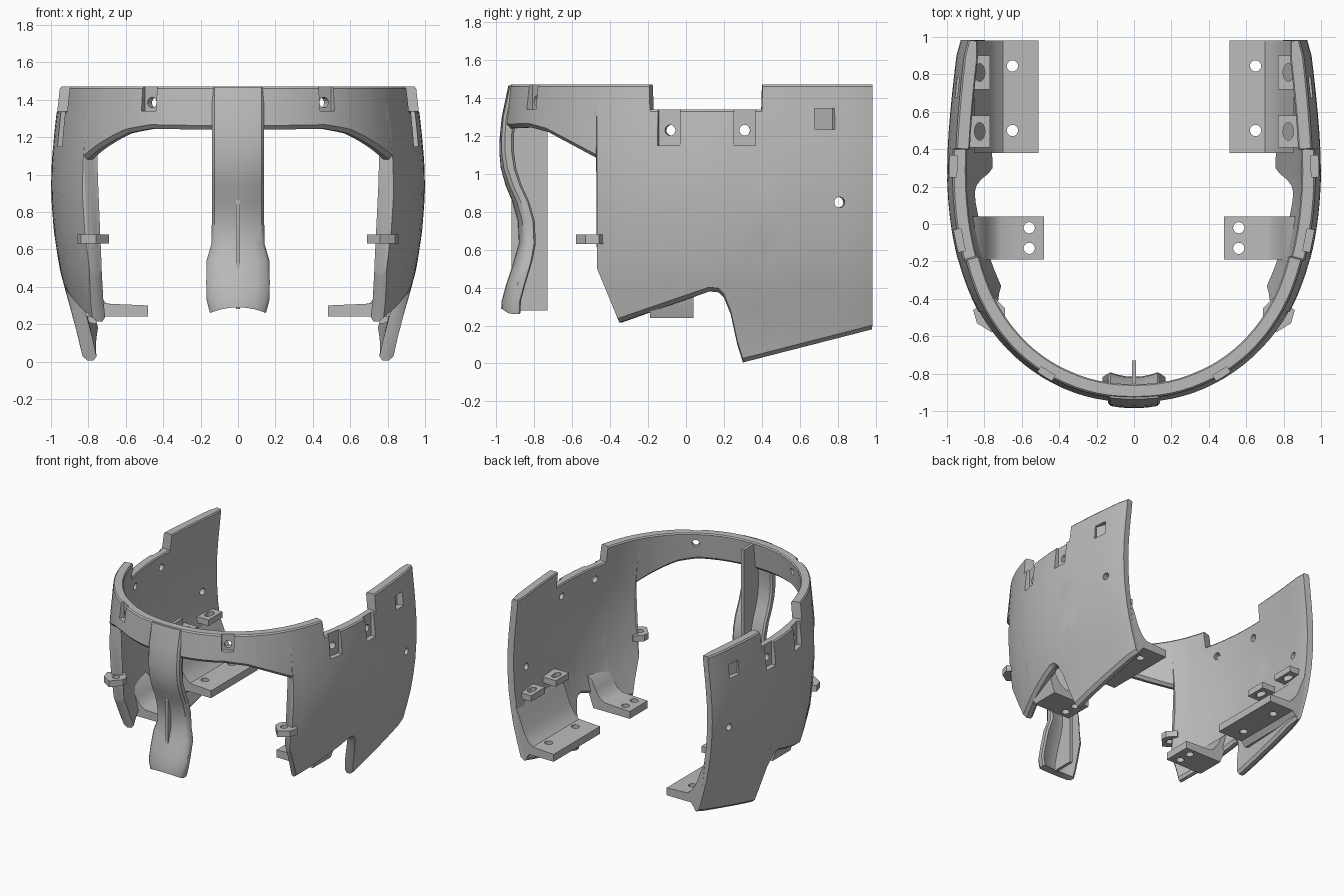
import bpy, bmesh, math
from mathutils import Vector, Matrix

if "Cube" in bpy.data.objects:
    bpy.data.objects.remove(bpy.data.objects["Cube"])

grey = bpy.data.materials.new("plain grey")
grey.diffuse_color = (0.5, 0.5, 0.5, 1)
grey.use_nodes = True
grey.node_tree.nodes["Principled BSDF"].inputs["Base Color"].default_value = grey.diffuse_color


def lerp_table(tab, v):
    if v <= tab[0][0]:
        return tab[0][1]
    for (a, fa), (b, fb) in zip(tab, tab[1:]):
        if v <= b:
            return fa + (fb - fa) * (v - a) / (b - a)
    return tab[-1][1]


def add_object(name, bm):
    bmesh.ops.recalc_face_normals(bm, faces=bm.faces)
    me = bpy.data.meshes.new(name)
    bm.to_mesh(me)
    bm.free()
    ob = bpy.data.objects.new(name, me)
    bpy.context.collection.objects.link(ob)
    me.materials.append(grey)
    return ob


def bake(ob):
    dg = bpy.context.evaluated_depsgraph_get()
    me = bpy.data.meshes.new_from_object(ob.evaluated_get(dg))
    ob.modifiers.clear()
    ob.data = me


def cut(ob, cutter_bm):
    c = add_object("cutter", cutter_bm)
    c.hide_render = True
    m = ob.modifiers.new("cut", "BOOLEAN")
    m.operation, m.solver, m.object = "DIFFERENCE", "EXACT", c
    bake(ob)
    bpy.data.objects.remove(c)


def smooth(ob, deg=35):
    bpy.ops.object.select_all(action="DESELECT")
    ob.select_set(True)
    bpy.context.view_layer.objects.active = ob
    bpy.ops.object.shade_smooth_by_angle(angle=math.radians(deg))


# Shell surface: plan outline (x at each y) and width factor by height
P = 2.2
WIDTH = [(0, .825), (.2, .87), (.35, .915), (.5, .955), (.7, .985), (.9, 1),
         (1.05, .997), (1.2, .985), (1.47, .955)]
BOTTOM = [(-.97, 1.24), (-.85, 1.245), (-.75, 1.22), (-.6, 1.145), (-.474, 1.08),
          (-.47, .48), (-.36, .215), (.12, .38), (.17, .375), (.2, .345),
          (.235, .26), (.27, .1), (.3, .005), (.985, .18)]
TOP = [(-.97, 1.47), (-.194, 1.47), (-.19, 1.34), (.4, 1.34), (.404, 1.47), (.985, 1.47)]


def plan_x(y):
    if y < .3:
        r = min(1, (.3 - y) / 1.27)
        return (1 - r ** P) ** (1 / P)
    return 1 - .06 * ((y - .3) / .68) ** 1.5


def plan_normal(y):
    if y < -.9695:
        return Vector((0, -1, 0))
    e = .0002
    slope = (plan_x(y + e) - plan_x(y - e)) / (2 * e)
    return Vector((1, -slope, 0)).normalized()


def surf(y, z, depth=0):
    ramp = min(1, max(0, (-y - .4) / .5))
    dy = .04 * ramp * max(0, (z - 1.1) / .37)
    p = Vector((plan_x(y) * lerp_table(WIDTH, z), y + dy, z))
    p -= plan_normal(y) * depth
    if y <= -.9695:
        p.x = 0
    return p


# Shell: columns run from the front centre to the back edge, mirrored
ys = {t[0] for t in BOTTOM + TOP}
for i in range(1, 26):
    a = math.pi / 2 * i / 26
    ys.add(round(.3 - 1.27 * math.cos(a) ** (2 / P), 4))
ys |= {.4 + .1 * i for i in range(1, 6)}
ys = sorted(ys)
THICK, ROWS = .075, 10


def column(y, side):
    zb, zt = lerp_table(BOTTOM, y), lerp_table(TOP, y)
    zs = [zb, zb + .022] + [zb + .022 + (zt - .01 - zb - .022) * k / ROWS
                            for k in range(1, ROWS + 1)] + [zt]
    ins = [.022] + [0] * (len(zs) - 2) + [.008]
    end = .012 if y > .98 else 0
    pts = [surf(y, z, i + end) for z, i in zip(zs, ins)]
    pts += [surf(y, z, THICK - i - end) for z, i in reversed(list(zip(zs, ins)))]
    return [Vector((p.x * side, p.y, p.z)) for p in pts]


bm = bmesh.new()
cols = [column(y, -1) for y in reversed(ys[1:])] + [column(y, 1) for y in ys]
cols = [[bm.verts.new(p) for p in c] for c in cols]
n = len(cols[0])
for a, b in zip(cols, cols[1:]):
    for k in range(n):
        bm.faces.new((a[k], a[(k + 1) % n], b[(k + 1) % n], b[k]))
for c in (cols[0], cols[-1]):
    for k in range(n // 2 - 1):
        bm.faces.new((c[k], c[k + 1], c[n - 2 - k], c[n - 1 - k]))
shell = add_object("shell", bm)


# Recesses and bolt holes, placed square to the shell surface
def frame(y, z, side, out):
    nrm = plan_normal(y)
    p = surf(y, z) + nrm * out
    p.x *= side
    ang = math.atan2(nrm.y, nrm.x * side)
    return Matrix.Translation(p) @ Matrix.Rotation(ang, 4, "Z")


recess, holes = bmesh.new(), bmesh.new()
for s in (-1, 1):
    for y, z, w, h, d, tilt in ((-.09, 1.27, .12, .24, .03, 0), (.31, 1.27, .115, .24, .03, 0),
                                (-.84, 1.44, .09, .2, .03, 0), (.745, 1.29, .105, .11, .035, .2)):
        m = frame(y, min(z, 1.4), s, .1 - d) @ Matrix.Translation((0, 0, z - min(z, 1.4)))
        m = m @ Matrix.Rotation(tilt * s, 4, "Z") @ Matrix.Diagonal((.2, w, h, 1))
        bmesh.ops.create_cube(recess, size=1, matrix=m)
    for y, z in ((-.09, 1.23), (.31, 1.23), (.81, .85), (-.84, 1.385)):
        m = frame(y, z, s, 0) @ Matrix.Rotation(math.pi / 2, 4, "Y")
        bmesh.ops.create_cone(holes, cap_ends=True, segments=20, radius1=.028,
                              radius2=.028, depth=.3, matrix=m)
cut(shell, recess)
cut(shell, holes)
smooth(shell)

# Nose guard: rows of height, half width, front y, sideways curl
NOSE = [(1.465, .14, -.937, .01), (1.3, .14, -.972, .01), (1.2, .14, -.982, .012),
        (1.12, .14, -.985, .015), (1.03, .14, -.977, .02), (.94, .14, -.952, .025),
        (.85, .14, -.915, .03), (.75, .14, -.887, .03), (.63, .142, -.882, .03),
        (.54, .168, -.908, .04), (.42, .17, -.948, .045), (.33, .168, -.972, .045),
        (.29, .15, -.975, .045)]
FR = [-1, -.9, -.6, -.3, 0, .3, .6, .9, 1]
bm = bmesh.new()
rings = []
for i, (z, w, yf, curl) in enumerate(NOSE):
    sag = .03 if i == len(NOSE) - 1 else 0
    ring = []
    for f, back in [(f, 0) for f in FR] + [(f, 1) for f in reversed(FR)]:
        rnd = .015 if abs(f) == 1 else 0
        y = yf + curl * f * f + (.065 - rnd if back else rnd)
        ring.append(bm.verts.new((w * f, y, z - sag * f * f)))
    rings.append(ring)
for a, b in zip(rings, rings[1:]):
    for k in range(len(a)):
        bm.faces.new((a[k], a[k - 1], b[k - 1], b[k]))
for r in (rings[0], rings[-1]):
    for k in range(len(FR) - 1):
        bm.faces.new((r[k], r[k + 1], r[-2 - k], r[-1 - k]))
smooth(add_object("nose_guard", bm))


def prism(name, pts, vertical, lo, hi):
    """Extrude an outline: (x, y) along z when vertical, else (x, z) along y."""
    bm = bmesh.new()
    lay = [[bm.verts.new((a, b, h) if vertical else (a, h, b)) for a, b in pts]
           for h in (lo, hi)]
    bm.faces.new(lay[0])
    bm.faces.new(lay[1])
    for k in range(len(pts)):
        bm.faces.new((lay[0][k - 1], lay[0][k], lay[1][k], lay[1][k - 1]))
    return add_object(name, bm)


def drill(ob, spots, rad, stretch=1):
    bm = bmesh.new()
    for x, y, z in spots:
        m = Matrix.Translation((x, y, z)) @ Matrix.Diagonal((1, stretch, 1, 1))
        bmesh.ops.create_cone(bm, cap_ends=True, segments=20, radius1=rad,
                              radius2=rad, depth=.25, matrix=m)
    cut(ob, bm)


def finish(ob):
    ob.modifiers.new("mirror", "MIRROR")
    bake(ob)
    smooth(ob, 30)


# Thin fin behind the nose guard
prism("nose_fin", [(-.012, -.92), (.012, -.92), (.012, -.73), (-.012, -.73)], True, .28, 1.455)

# Lower front brackets with curved gusset
b = prism("front_bracket", [(.48, .24), (.81, .24), (.85, .35), (.87, .5), (.82, .46), (.79, .39),
                            (.75, .335), (.71, .31), (.48, .30)], False, -.19, .04)
drill(b, [(.56, -.02, .27), (.56, -.13, .27)], .03)
finish(b)

# Lower back brackets
b = prism("back_bracket", [(.51, .24), (.73, .24), (.765, .2), (.8, .21), (.84, .45), (.855, .6),
                           (.82, .52), (.78, .41), (.74, .345), (.70, .31), (.51, .30)],
          False, .38, .98)
drill(b, [(.65, .5, .27), (.65, .845, .27)], .03)
finish(b)

# Slotted side lugs
for name, y0, y1 in (("side_lug_front", .41, .58), ("side_lug_back", .72, .9)):
    b = prism(name, [(.77, y0), (.9, y0), (.9, y1), (.77, y1)], True, .63, .68)
    drill(b, [(.825, (y0 + y1) / 2, .65)], .028, 1.7)
    finish(b)

# Slanted tabs at the front edges of the cheeks
b = prism("cheek_tab", [(.69, -.5), (.69, -.45), (.75, -.39), (.86, -.46), (.84, -.53), (.76, -.58)],
          True, .63, .68)
drill(b, [(.76, -.49, .65)], .028)
finish(b)
